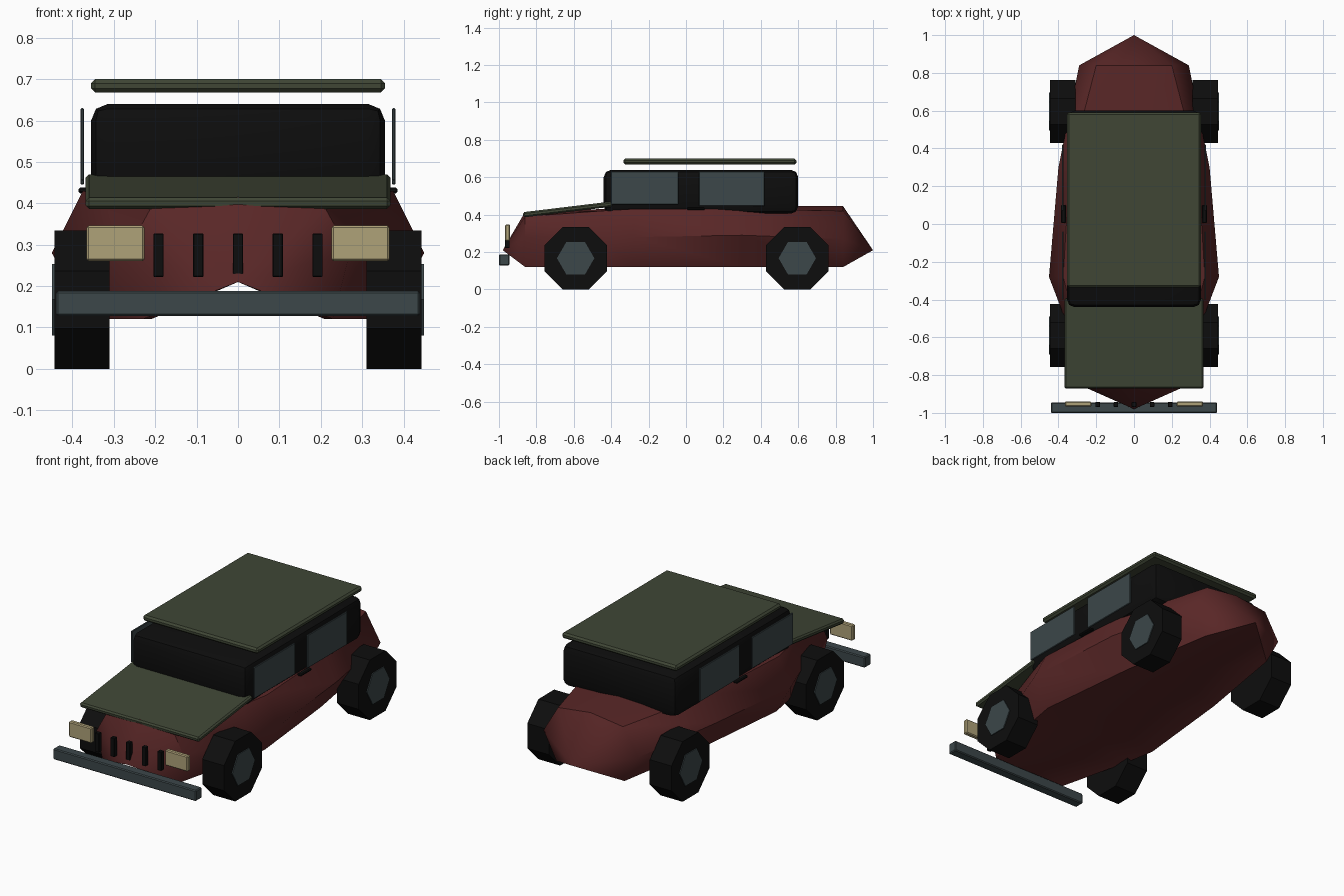
import bpy, bmesh, math
from mathutils import Vector

if "Cube" in bpy.data.objects:
    bpy.data.objects.remove(bpy.data.objects["Cube"])


def material(name, rgb):
    m = bpy.data.materials.new(name)
    m.diffuse_color = (*rgb, 1)
    m.use_nodes = True
    m.node_tree.nodes["Principled BSDF"].inputs["Base Color"].default_value = m.diffuse_color
    return m


RED = material("dark_red", (0.10, 0.02, 0.02))
GREEN = material("olive_green", (0.05, 0.062, 0.036))
BLACK = material("black", (0.004, 0.004, 0.004))
SLATE = material("slate", (0.045, 0.063, 0.068))
TAN = material("lamp_tan", (0.43, 0.36, 0.19))


def finish(name, bm, mat, angle=30):
    bmesh.ops.recalc_face_normals(bm, faces=bm.faces)
    me = bpy.data.meshes.new(name)
    bm.to_mesh(me)
    bm.free()
    me.materials.append(mat)
    ob = bpy.data.objects.new(name, me)
    bpy.context.collection.objects.link(ob)
    bpy.ops.object.select_all(action='DESELECT')
    ob.select_set(True)
    bpy.context.view_layer.objects.active = ob
    bpy.ops.object.shade_smooth_by_angle(angle=math.radians(angle))
    return ob


def box(name, lo, hi, mat, bevel=0.004, segments=1):
    lo, hi = Vector(lo), Vector(hi)
    bm = bmesh.new()
    bmesh.ops.create_cube(bm, size=1)
    for v in bm.verts:
        v.co = (lo + hi) / 2 + v.co * (hi - lo)
    if bevel:
        bmesh.ops.bevel(bm, geom=bm.edges[:], offset=bevel, segments=segments,
                        profile=0.5, affect='EDGES')
    return finish(name, bm, mat)


def drum(name, x0, x1, y, z, radius, sides, mat):
    # flat-bottomed polygon wheel along the x axis
    bm = bmesh.new()
    rings = []
    for x in (x0, x1):
        rings.append([bm.verts.new((x, y + radius * math.sin(math.tau * (i + .5) / sides),
                                    z - radius * math.cos(math.tau * (i + .5) / sides)))
                      for i in range(sides)])
    for r in rings:
        bm.faces.new(r)
    for i in range(sides):
        j = (i + 1) % sides
        bm.faces.new((rings[0][i], rings[0][j], rings[1][j], rings[1][i]))
    return finish(name, bm, mat)


# Hull: loft of half sections (y, top centre z, top edge, widest, bottom edge),
# pointed at both ends, with a hollow V underside
stations = [
    (-0.86, 0.415, (0.21, 0.39), (0.27, 0.28), (0.23, 0.12)),
    (-0.45, 0.43, (0.33, 0.42), (0.385, 0.28), (0.33, 0.12)),
    (-0.28, 0.44, (0.375, 0.43), (0.45, 0.28), (0.36, 0.12)),
    (0.30, 0.445, (0.34, 0.43), (0.40, 0.29), (0.30, 0.12)),
    (0.84, 0.445, (0.20, 0.42), (0.29, 0.27), (0.21, 0.12)),
]
bm = bmesh.new()
rings = []
for y, top, *half in stations:
    pts = [(0, top)] + half + [(0, 0.21)] + [(-x, z) for x, z in reversed(half)]
    rings.append([bm.verts.new((x, y, z)) for x, z in pts])
n = len(rings[0])
for a, b in zip(rings, rings[1:]):
    for i in range(n):
        bm.faces.new((a[i], a[(i + 1) % n], b[(i + 1) % n], b[i]))
for ring, y in ((rings[0], -0.98), (rings[-1], 1.0)):
    tip = bm.verts.new((0, y, 0.21))
    for i in range(n):
        bm.faces.new((ring[i], ring[(i + 1) % n], tip))
finish("hull", bm, RED, 50)

# Cabin and floating roof
box("cabin", (-0.355, -0.44, 0.405), (0.355, 0.60, 0.64), BLACK, 0.04, 2)
box("roof", (-0.355, -0.335, 0.668), (0.355, 0.59, 0.70), GREEN, 0.01)

# Hood: tilted slab
hood = box("hood", (-0.368, -0.24, -0.014), (0.368, 0.24, 0.014), GREEN, 0.008)
hood.location = (0, -0.632, 0.428)
hood.rotation_euler.x = math.atan2(0.058, 0.48)

# Bumper, grille bars
box("bumper", (-0.44, -1.0, 0.128), (0.44, -0.945, 0.188), SLATE, 0.005)
for i in range(-2, 3):
    x = i * 0.096
    box("grille_bar", (x - 0.0125, -0.968, 0.222), (x + 0.0125, -0.943, 0.327), BLACK, 0.002)

# Paired parts
for s in (-1, 1):
    def side(x0, x1):
        return sorted((s * x0, s * x1))

    a, b = side(0.226, 0.366)
    box("headlamp", (a, -0.967, 0.26), (b, -0.94, 0.346), TAN, 0.005)
    a, b = side(0.372, 0.381)
    box("front_window", (a, -0.40, 0.455), (b, -0.04, 0.63), SLATE, 0.003)
    box("rear_window", (a, 0.07, 0.445), (b, 0.42, 0.63), SLATE, 0.003)
    a, b = side(0.36, 0.386)
    box("door_handle", (a, 0.005, 0.424), (b, 0.10, 0.438), BLACK, 0.004)
    for y in (-0.59, 0.595):
        drum("wheel", s * 0.31, s * 0.444, y, 0.167, 0.181, 8, BLACK)
        drum("hub", s * 0.40, s * 0.449, y, 0.167, 0.10, 6, SLATE)
